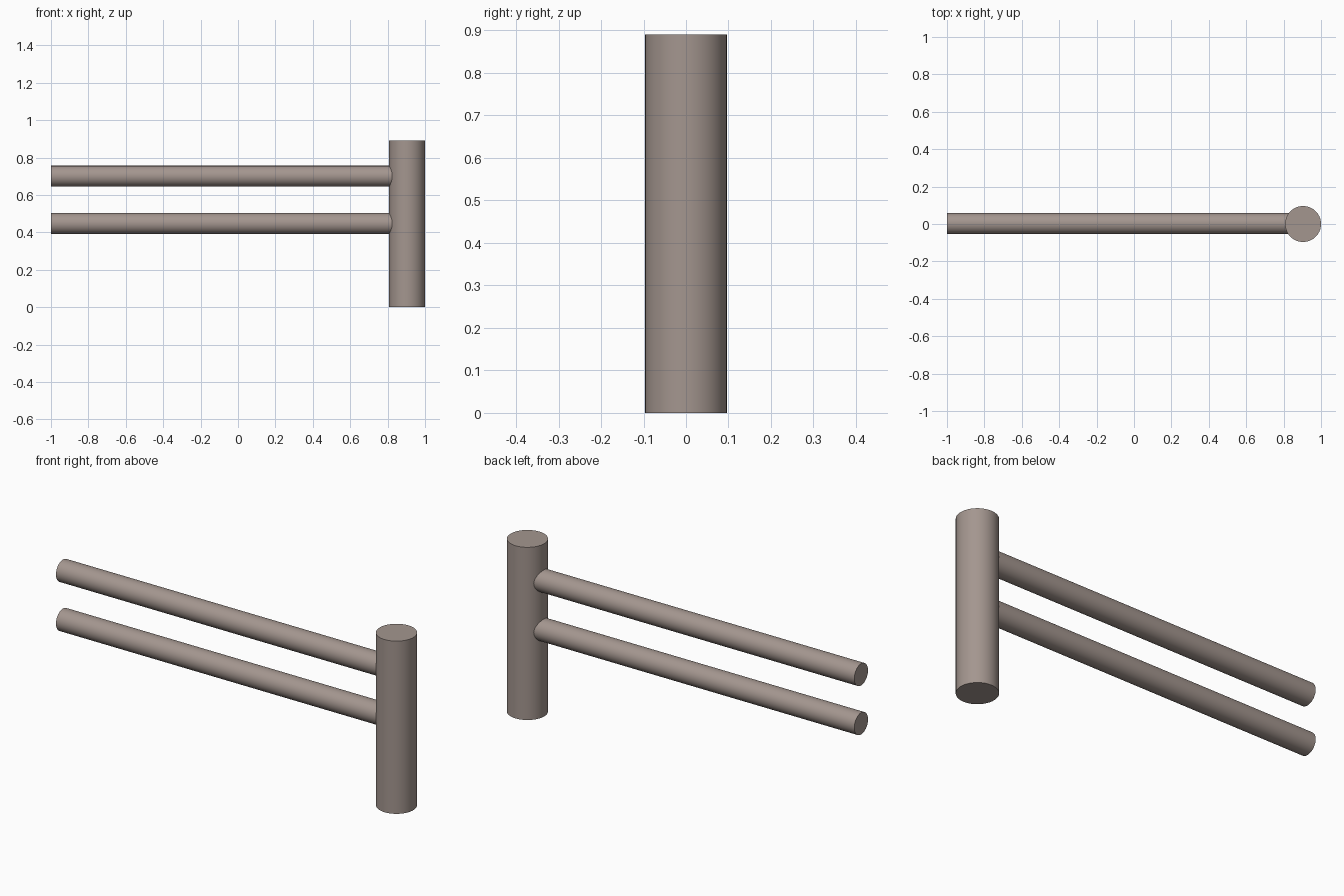
import bpy
import math

if "Cube" in bpy.data.objects:
    bpy.data.objects.remove(bpy.data.objects["Cube"])

# Single warm grey-brown colour for all parts
wood = bpy.data.materials.new("warm grey")
wood.diffuse_color = (0.37, 0.305, 0.275, 1.0)
wood.use_nodes = True
wood.node_tree.nodes["Principled BSDF"].inputs["Base Color"].default_value = wood.diffuse_color


def cylinder(name, radius, length, location, rotation=(0, 0, 0)):
    bpy.ops.mesh.primitive_cylinder_add(vertices=64, radius=radius, depth=length,
                                        location=location, rotation=rotation)
    obj = bpy.context.object
    obj.name = name
    obj.data.materials.append(wood)
    bpy.ops.object.shade_smooth_by_angle(angle=math.radians(30))
    return obj


# Upright post at the right end
POST_X, POST_R, POST_H = 0.904, 0.096, 0.89
cylinder("post", POST_R, POST_H, (POST_X, 0, POST_H / 2))

# Two horizontal rails running from the left end into the post
for name, z in (("lower_rail", 0.447), ("upper_rail", 0.70)):
    length = POST_X + 1.0
    cylinder(name, 0.056, length, (-1.0 + length / 2, 0.002, z), (0, math.pi / 2, 0))
